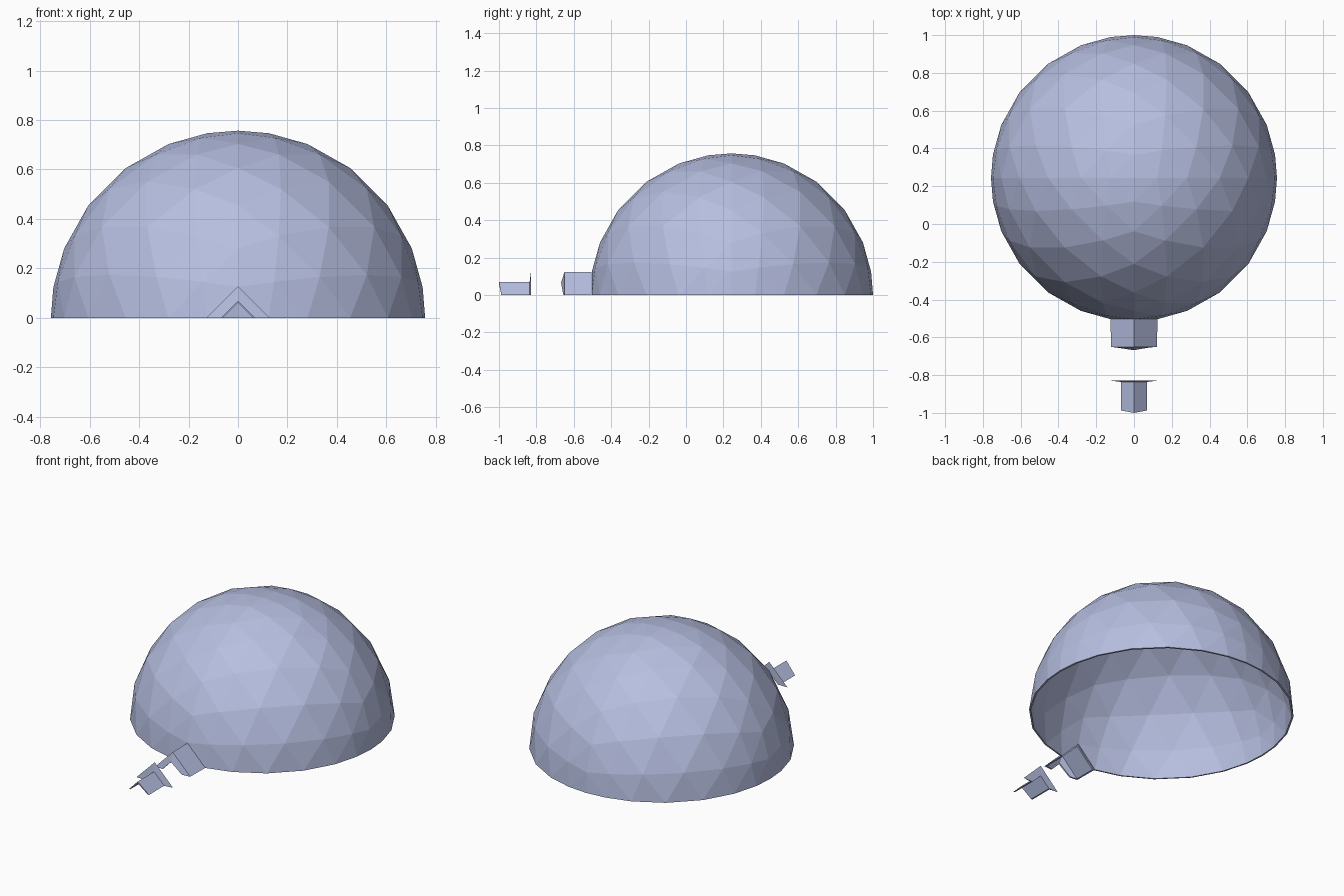
import bpy, bmesh
from mathutils import Vector

if "Cube" in bpy.data.objects:
    bpy.data.objects.remove(bpy.data.objects["Cube"])

R, N, CY = 0.757, 7, 0.243      # dome radius, subdivisions per octant edge, centre y

mat = bpy.data.materials.new("pale blue")
mat.diffuse_color = (0.47, 0.52, 0.75, 1)
mat.use_nodes = True
mat.node_tree.nodes["Principled BSDF"].inputs["Base Color"].default_value = mat.diffuse_color


def finish(name, bm):
    bmesh.ops.remove_doubles(bm, verts=bm.verts[:], dist=1e-4)
    bmesh.ops.recalc_face_normals(bm, faces=bm.faces[:])
    mesh = bpy.data.meshes.new(name)
    bm.to_mesh(mesh)
    bm.free()
    mesh.materials.append(mat)
    obj = bpy.data.objects.new(name, mesh)
    bpy.context.collection.objects.link(obj)
    return obj


# Dome: four upper octants of an octahedral geodesic sphere
bm = bmesh.new()
for sx in (-1, 1):
    for sy in (-1, 1):
        def vert(i, j):
            p = Vector((sx * i, sy * j, N - i - j)).normalized() * R
            return bm.verts.new(p)
        for i in range(N):
            for j in range(N - i):
                bm.faces.new((vert(i, j), vert(i + 1, j), vert(i, j + 1)))
                if i + j < N - 1:
                    bm.faces.new((vert(i + 1, j), vert(i + 1, j + 1), vert(i, j + 1)))
bmesh.ops.remove_doubles(bm, verts=bm.verts[:], dist=1e-4)
# doorway: the two lowest front triangles are open
door = [f for f in bm.faces
        if f.calc_center_median().y < -R * 0.97
        and any((v.co - Vector((0, -R, 0))).length < 1e-3 for v in f.verts)]
bmesh.ops.delete(bm, geom=door, context='FACES')
bmesh.ops.recalc_face_normals(bm, faces=bm.faces[:])
top = max(bm.faces, key=lambda f: f.calc_center_median().z)
if top.normal.z < 0:
    bmesh.ops.reverse_faces(bm, faces=bm.faces[:])
dome = finish("dome", bm)
dome.location.y = CY
shell = dome.modifiers.new("shell", 'SOLIDIFY')
shell.thickness = 0.01
shell.offset = -1


# Tent-shaped tunnel part: a closed (size, y, ridge shift) profile over a gable
def gable(name, profile):
    bm = bmesh.new()
    rings = [[bm.verts.new((dx * r, y + dz * s, dz * r)) for r, y, s in profile]
             for dx, dz in ((-1, 0), (0, 1), (1, 0))]
    n = len(profile)
    for a, b in zip(rings, rings[1:]):
        for k in range(n):
            m = (k + 1) % n
            bm.faces.new((a[k], a[m], b[m], b[k]))
    bm.faces.new(rings[0])
    bm.faces.new(rings[-1][::-1])
    return finish(name, bm)


gable("inner_tunnel", [(0.124, -0.504, 0), (0.122, -0.650, 0), (0.067, -0.656, -0.012),
                       (0.067, -0.647, -0.012), (0.112, -0.641, 0), (0.112, -0.504, 0)])
gable("outer_tunnel", [(0.127, -0.829, 0), (0.070, -0.836, 0), (0.070, -0.987, -0.013),
                       (0.061, -0.987, -0.013), (0.061, -0.829, 0)])
